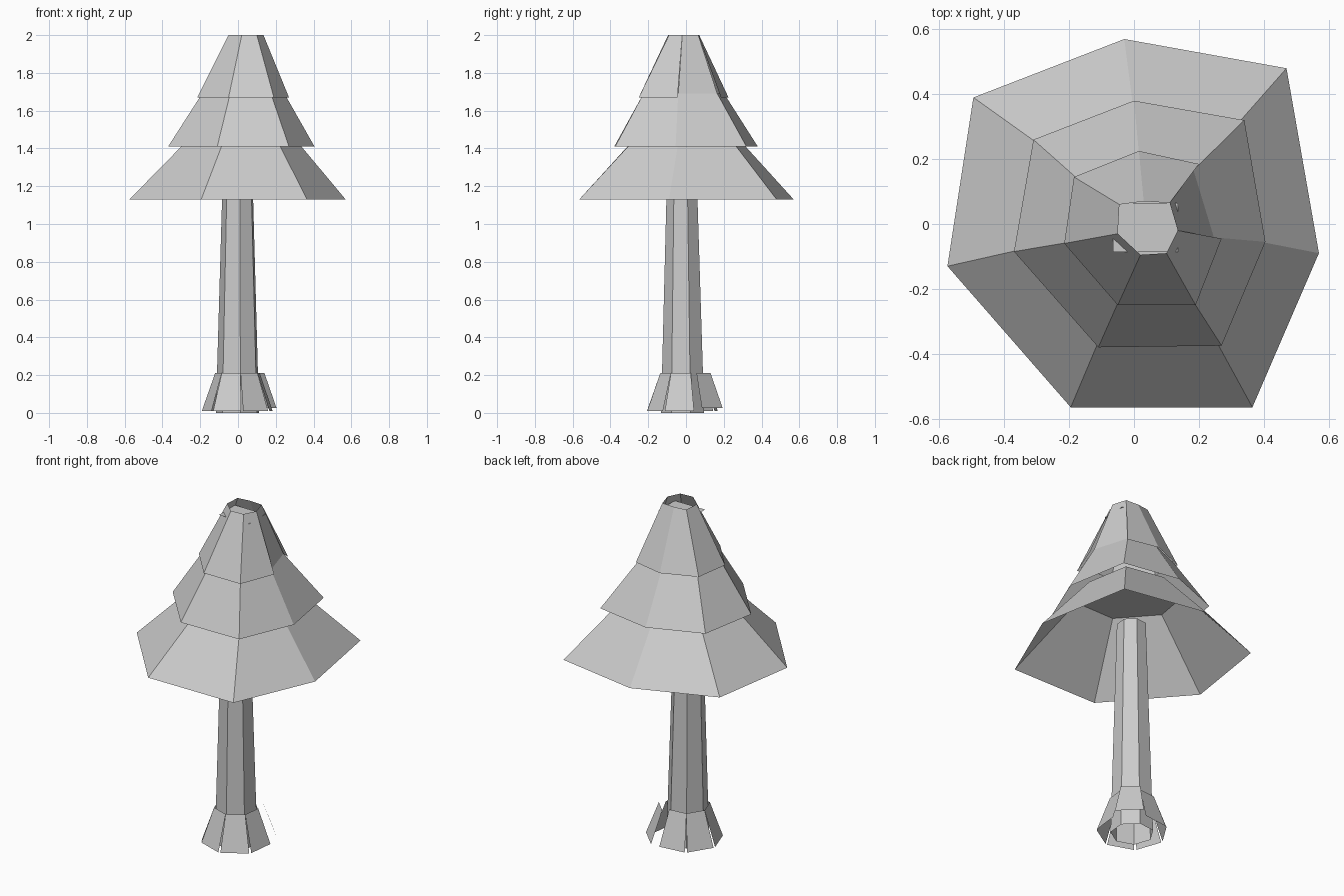
import bpy, math
from mathutils import Vector

if "Cube" in bpy.data.objects:
    bpy.data.objects.remove(bpy.data.objects["Cube"])


def build(name, verts, faces):
    me = bpy.data.meshes.new(name)
    me.from_pydata(verts, [], faces)
    ob = bpy.data.objects.new(name, me)
    bpy.context.collection.objects.link(ob)
    return ob


def ring(points, z, s=1.0):
    """Lift 2D points to height z, scaled about their centre."""
    cx = sum(p[0] for p in points) / len(points)
    cy = sum(p[1] for p in points) / len(points)
    return [Vector((cx + (x - cx) * s, cy + (y - cy) * s, z)) for x, y in points]


def polygon(r, cx=0.0, cy=0.0, start=19.3):
    angles = [math.radians(start + i * 360 / 7) for i in range(7)]
    return [(cx + r * math.cos(a), cy + r * math.sin(a)) for a in angles]


def skirt(name, rings, skip=(), cap=False):
    """Open seven-sided shell through rings listed bottom to top."""
    verts = [v for r in rings for v in r]
    faces = []
    for k in range(len(rings) - 1):
        for i in range(7):
            if i not in skip:
                j = (i + 1) % 7
                faces.append((k * 7 + j, k * 7 + i, k * 7 + 7 + i, k * 7 + 7 + j)[::-1])
    if cap:
        n = len(verts)
        faces.append(tuple(range(n - 7, n)))
    return build(name, verts, [f[::-1] if len(f) == 4 else f for f in faces])


# Foliage outlines, clockwise from the back
low_rim = [(-.03, .57), (.47, .48), (.57, -.09), (.365, -.565),
           (-.195, -.565), (-.575, -.13), (-.495, .39)]
mid_rim = [(0, .38), (.34, .32), (.405, -.055), (.27, -.375),
           (-.11, -.38), (-.37, -.085), (-.31, .26)]
high_rim = [(.015, .225), (.2, .185), (.27, -.045), (.19, -.25),
            (-.05, -.25), (-.215, -.06), (-.185, .145)]
tip = [(.03, .07), (.11, .065), (.135, -.02), (.1, -.09),
       (.02, -.095), (-.05, -.03), (-.045, .06)]

# Three foliage tiers
skirt("lower_foliage", [ring(low_rim, 1.13), ring(mid_rim, 1.47, .68)], cap=True)
skirt("middle_foliage", [ring(mid_rim, 1.41), ring(high_rim, 1.69, .9)])
skirt("upper_foliage", [ring(high_rim, 1.67), ring(tip, 2.0)], skip=(1,))

# Side panel running unbroken into the tip
inner = ring(high_rim, 1.69, .9)
top = ring(tip, 2.0)
build("side_foliage_panel", [inner[2], inner[1], top[1], top[2]], [(0, 1, 2, 3)])

# Flat plate just inside the tip
build("tip_plate", [(-.065, -.087, 1.95), (.135, -.087, 1.95),
                    (.135, .065, 1.95), (-.065, .065, 1.95)], [(0, 1, 2, 3)])

# Tapered trunk
bottom = ring(polygon(.118, 0, -.015), 0.0)
upper = ring(polygon(.08, 0, -.02), 1.3)
build("trunk", bottom + upper,
      [(i, (i + 1) % 7, (i + 1) % 7 + 7, i + 7) for i in range(7)] + [tuple(range(7, 14))])

# Flared root panels, the back right one splayed outward
lower = ring(polygon(.195, 0, -.015), 0.01)
collar = ring(polygon(.122, 0, -.015), 0.21)
for i in range(7):
    j = (i + 1) % 7
    quad = [lower[i], lower[j], collar[j], collar[i]]
    mid = (lower[i] + lower[j]) / 2
    quad[0] = quad[0].lerp(mid, .08)
    quad[1] = quad[1].lerp(mid, .08)
    if i == 0:
        quad = [v + Vector((.025, .03, .015 if k < 2 else 0)) for k, v in enumerate(quad)]
    build(f"root_panel_{i + 1}", quad, [(0, 1, 2, 3)])
